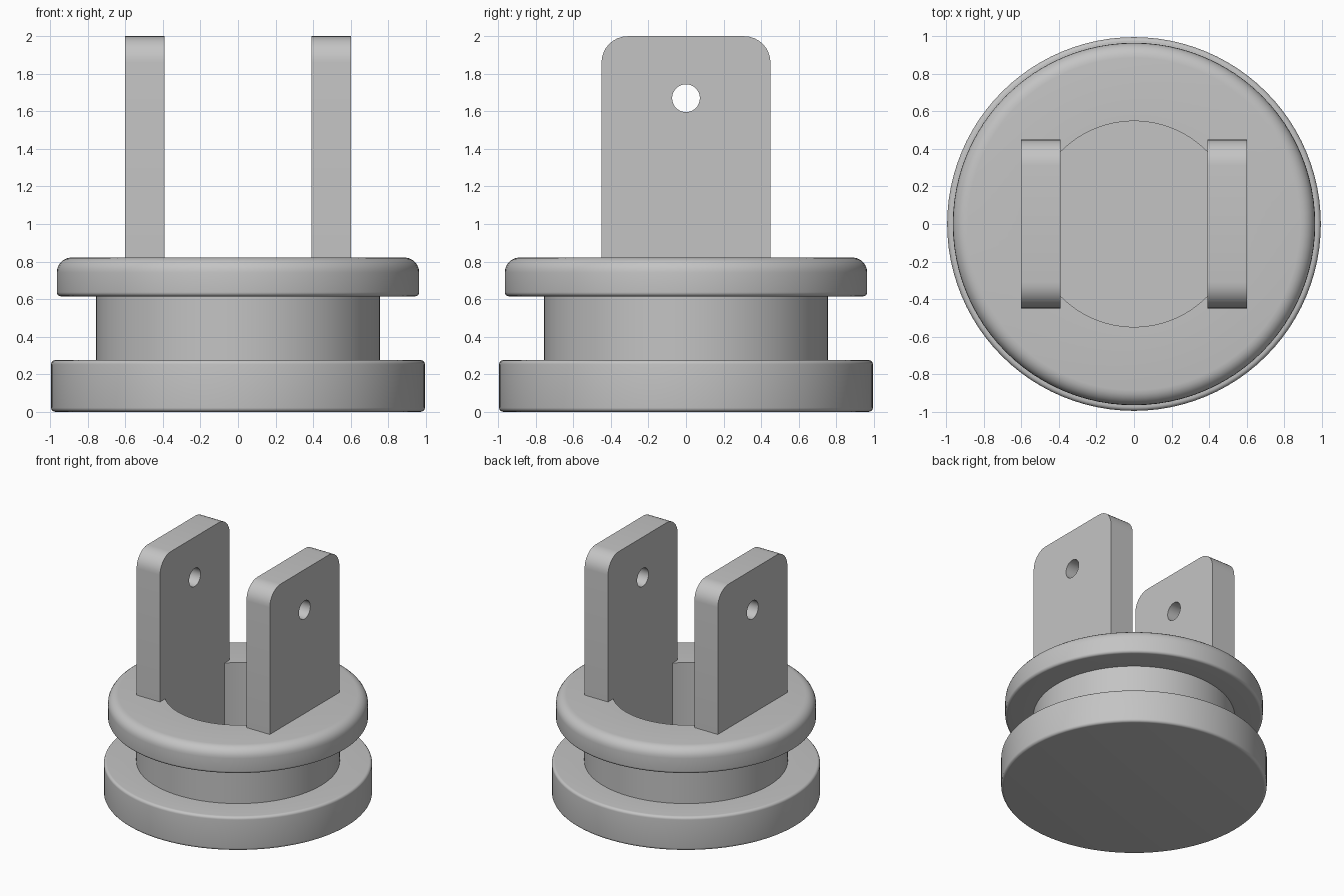
import bpy
import bmesh
from math import sin, cos, pi, radians
from mathutils import Matrix

cube = bpy.data.objects.get("Cube")
if cube:
    bpy.data.objects.remove(cube, do_unlink=True)

SEGMENTS = 96

grey = bpy.data.materials.new("plain grey")
grey.use_nodes = True
grey.diffuse_color = (0.55, 0.55, 0.55, 1)
grey.node_tree.nodes["Principled BSDF"].inputs["Base Color"].default_value = grey.diffuse_color


def arc(cx, cy, r, start, end, steps=6):
    """Points on an arc, angles in degrees."""
    angles = [radians(start + (end - start) * i / steps) for i in range(steps + 1)]
    return [(cx + r * cos(a), cy + r * sin(a)) for a in angles]


def finish(name, bm):
    """Clean the mesh, add it to the scene and shade it."""
    bmesh.ops.remove_doubles(bm, verts=bm.verts, dist=0.0001)
    bmesh.ops.recalc_face_normals(bm, faces=bm.faces)
    mesh = bpy.data.meshes.new(name)
    bm.to_mesh(mesh)
    bm.free()
    mesh.materials.append(grey)
    obj = bpy.data.objects.new(name, mesh)
    bpy.context.collection.objects.link(obj)
    bpy.ops.object.select_all(action="DESELECT")
    obj.select_set(True)
    bpy.context.view_layer.objects.active = obj
    bpy.ops.object.shade_smooth_by_angle(angle=radians(30))
    return obj


def lathe(name, profile):
    """Spin a (radius, height) profile around the vertical axis."""
    bm = bmesh.new()
    verts = [bm.verts.new((r, 0, z)) for r, z in profile]
    edges = [bm.edges.new(pair) for pair in zip(verts, verts[1:])]
    bmesh.ops.spin(bm, geom=verts + edges, cent=(0, 0, 0), axis=(0, 0, 1),
                   angle=2 * pi, steps=SEGMENTS, use_merge=True)
    return finish(name, bm)


def plate(name, x, outline, hole, thickness):
    """Extrude an outline with a hole, standing in the y-z plane."""
    curve = bpy.data.curves.new(name, "CURVE")
    curve.dimensions = "2D"
    curve.fill_mode = "BOTH"
    curve.extrude = thickness / 2
    for points in (outline, hole):
        spline = curve.splines.new("POLY")
        spline.points.add(len(points) - 1)
        for point, (u, v) in zip(spline.points, points):
            point.co = (u, v, 0, 1)
        spline.use_cyclic_u = True
    temp = bpy.data.objects.new(name + " outline", curve)
    bm = bmesh.new()
    bm.from_mesh(temp.to_mesh())
    temp.to_mesh_clear()
    bpy.data.objects.remove(temp)
    bpy.data.curves.remove(curve)
    turn = Matrix.Rotation(pi / 2, 4, "Z") @ Matrix.Rotation(pi / 2, 4, "X")
    bm.transform(Matrix.Translation((x, 0, 0)) @ turn)
    return finish(name, bm)


# Spool body: base disc, neck, upper flange and the round pocket
base_r, neck_r, flange_r, pocket_r = 0.995, 0.755, 0.965, 0.548
base_top, flange_low, flange_top, pocket_floor = 0.275, 0.615, 0.822, 0.27
edge, crown = 0.022, 0.08
profile = [(0, 0)]
profile += arc(base_r - edge, edge, edge, -90, 0)
profile += arc(base_r - edge, base_top - edge, edge, 0, 90)
profile += [(neck_r, base_top), (neck_r, flange_low)]
profile += arc(flange_r - edge, flange_low + edge, edge, -90, 0)
profile += arc(flange_r - crown, flange_top - crown, crown, 0, 90)
profile += [(pocket_r, flange_top), (pocket_r, pocket_floor), (0, pocket_floor)]
lathe("spool_body", profile)

# Two upright lugs with rounded tops, reaching down into the pocket
half, corner, tab = 0.45, 0.14, 0.43
outline = [(-tab, 0.25), (tab, 0.25), (tab, 0.8), (half, 0.8)]
outline += arc(half - corner, 2 - corner, corner, 0, 90, 8)
outline += arc(corner - half, 2 - corner, corner, 90, 180, 8)
outline += [(-half, 0.8), (-tab, 0.8)]
hole = arc(0, 1.67, 0.074, 0, 360, 32)[:-1]
for name, side in (("left_lug", 1), ("right_lug", -1)):
    plate(name, side * 0.497, outline, hole, 0.212)
